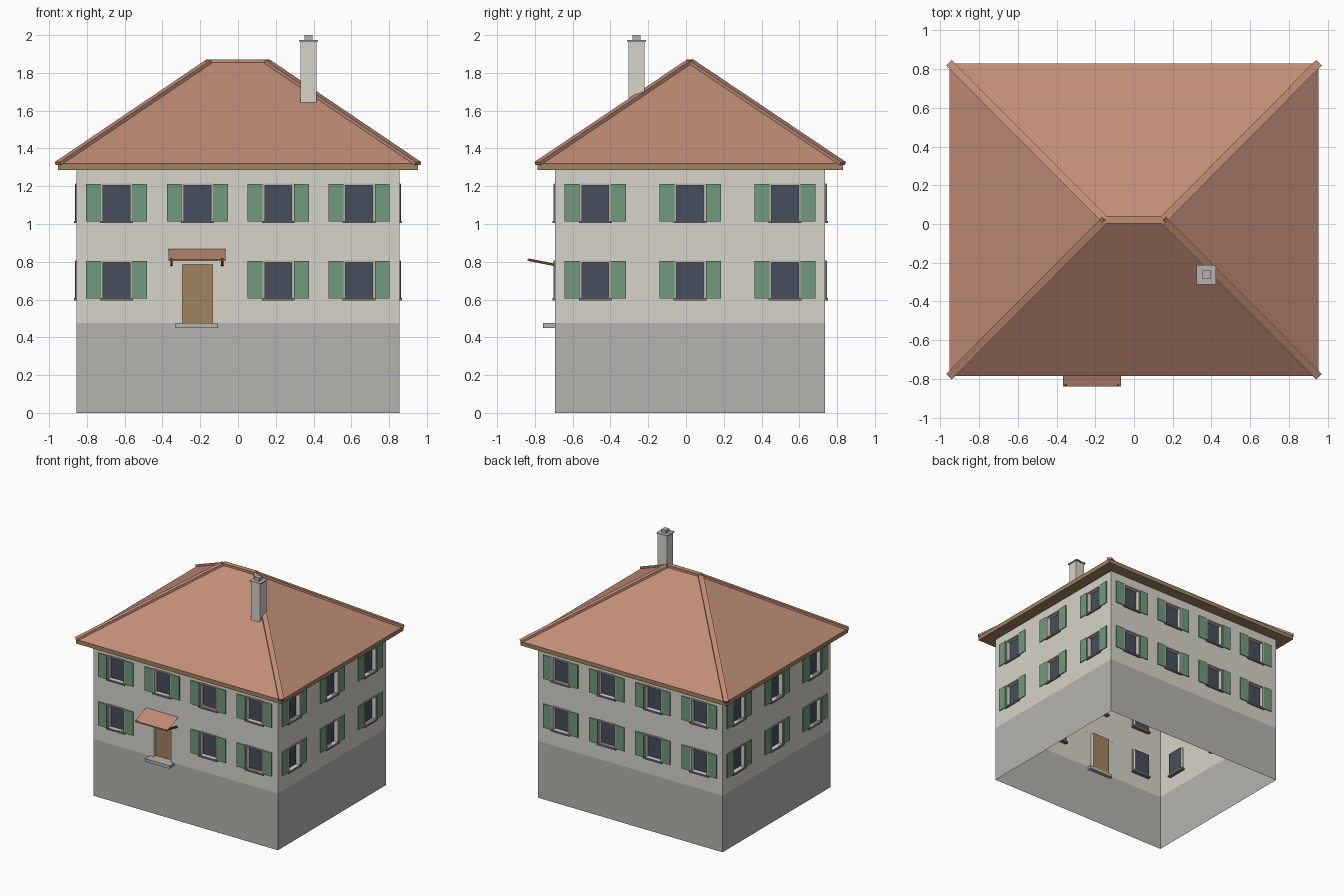
import bpy, bmesh, math
from mathutils import Matrix, Vector

if "Cube" in bpy.data.objects:
    bpy.data.objects.remove(bpy.data.objects["Cube"])

CY = 0.022                      # house centre in y
HX, HY = 0.855, 0.715           # wall half sizes
EX, EY = 0.953, 0.808           # eave half sizes
Z0, Z1 = 0.475, 1.285           # plinth top, wall top
EAVE, RIDGE, RX = 1.32, 1.863, 0.15
REVEAL = 0.03


def mat(name, r, g, b):
    m = bpy.data.materials.new(name)
    m.diffuse_color = [(c / 255) ** 2.2 for c in (r, g, b)] + [1]
    m.use_nodes = True
    m.node_tree.nodes["Principled BSDF"].inputs["Base Color"].default_value = m.diffuse_color
    return m


MATS = {
    "wall": mat("plaster", 214, 210, 200), "plinth": mat("stone", 180, 178, 174),
    "roof": mat("tile", 192, 140, 117), "wood": mat("wood", 160, 130, 98),
    "glass": mat("glass", 72, 80, 92), "green": mat("green", 112, 152, 124),
    "frame": mat("frame", 180, 174, 168), "dark": mat("dark_wood", 95, 72, 58),
    "sill": mat("sill", 125, 120, 118),
}


def quad(bm, pts, M=Matrix()):
    bm.faces.new([bm.verts.new(M @ Vector(p)) for p in pts])


def box(bm, x0, x1, y0, y1, z0, z1, M=Matrix()):
    S = Matrix.Translation(((x0 + x1) / 2, (y0 + y1) / 2, (z0 + z1) / 2)) @ \
        Matrix.Diagonal((x1 - x0, y1 - y0, z1 - z0, 1))
    bmesh.ops.create_cube(bm, size=1, matrix=M @ S)


def beam(bm, a, b, w, h):
    """Rectangular bar from a to b with its width kept level."""
    a, b = Vector(a), Vector(b)
    d = (b - a).normalized()
    side = d.cross(Vector((0, 0, 1))).normalized()
    up = side.cross(d)
    R = Matrix((side, d, up)).transposed().to_4x4()
    L = (b - a).length
    box(bm, -w / 2, w / 2, 0, L, -h / 2, h / 2, Matrix.Translation(a) @ R)


def finish(bm, name, material):
    me = bpy.data.meshes.new(name)
    bm.to_mesh(me)
    bm.free()
    ob = bpy.data.objects.new(name, me)
    bpy.context.collection.objects.link(ob)
    if material:
        me.materials.append(MATS[material])
    return ob


parts = {n: bmesh.new() for n in ("walls", "plinth", "window_frames", "window_panes",
                                  "window_sills", "shutters", "door")}


def window(M, u, z):
    """Recessed pane with frame, sill and a pair of shutters; z is the opening base."""
    w, h, t = 0.071, 0.187, 0.011
    quad(parts["window_panes"], [(u - w, REVEAL, z), (u + w, REVEAL, z),
                                 (u + w, REVEAL, z + h), (u - w, REVEAL, z + h)], M)
    f = parts["window_frames"]
    for s in (-1, 1):
        a, b = sorted((u + s * w, u + s * (w + t)))
        box(f, a, b, -0.006, 0.004, z, z + h, M)
        a, b = sorted((u + s * 0.083, u + s * 0.162))
        box(parts["shutters"], a, b, -0.009, -0.002, z - 0.003, z + h + 0.008, M)
    box(f, u - w - t, u + w + t, -0.006, 0.004, z + h, z + h + t, M)
    box(parts["window_sills"], u - 0.087, u + 0.087, -0.014, REVEAL, z - 0.013, z, M)
    return (u - w, u + w, z, z + h)


def wall(M, half, openings):
    """Wall sheet as a grid with holes, plus the reveals going inward."""
    us = sorted({-half[0], half[1], *[o[0] for o in openings], *[o[1] for o in openings]})
    zs = sorted({Z0, Z1, *[o[2] for o in openings], *[o[3] for o in openings]})
    bm = parts["walls"]
    for a, b in zip(us, us[1:]):
        for c, d in zip(zs, zs[1:]):
            u, z = (a + b) / 2, (c + d) / 2
            if not any(o[0] < u < o[1] and o[2] < z < o[3] for o in openings):
                quad(bm, [(a, 0, c), (b, 0, c), (b, 0, d), (a, 0, d)], M)
    for a, b, c, d in openings:
        ring = [(a, c), (b, c), (b, d), (a, d)]
        for (p, q), (r, s) in zip(ring, ring[1:] + ring[:1]):
            quad(bm, [(p, 0, q), (p, REVEAL, q), (r, REVEAL, s), (r, 0, s)], M)
    quad(parts["plinth"], [(-half[0], 0, 0), (half[1], 0, 0),
                           (half[1], 0, Z0), (-half[0], 0, Z0)], M)


# Four facades: local x runs along the wall, local y points inward
LOW, HIGH = 0.608, 1.017
long_u, short_u = (-0.643, -0.215, 0.213, 0.641), (-0.502, 0, 0.502)
for angle, off, half, cols in ((0, HY, HX, long_u), (90, HX, HY, short_u),
                               (180, HY, HX, long_u), (270, HX, HY, short_u)):
    M = Matrix.Translation((0, CY, 0)) @ Matrix.Rotation(math.radians(angle), 4, 'Z') \
        @ Matrix.Translation((0, -off, 0))
    holes = []
    for u in cols:
        holes.append(window(M, u, HIGH))
        if angle == 0 and u == -0.215:      # front door takes this bay
            holes.append((-0.295, -0.135, Z0, 0.785))
            quad(parts["door"], [(-0.295, REVEAL, Z0), (-0.135, REVEAL, Z0),
                                 (-0.135, REVEAL, 0.785), (-0.295, REVEAL, 0.785)], M)
        else:
            holes.append(window(M, u, LOW))
    wall(M, (half, half), holes)

for n, m in (("walls", "wall"), ("plinth", "plinth"), ("window_frames", "frame"),
             ("window_panes", "glass"), ("window_sills", "sill"),
             ("shutters", "green"), ("door", "wood")):
    bmesh.ops.remove_doubles(parts[n], verts=parts[n].verts, dist=1e-5)
    finish(parts[n], n, m)

# Hipped roof
corners = [(sx * EX, CY + sy * EY, EAVE) for sx, sy in ((-1, -1), (1, -1), (1, 1), (-1, 1))]
rl, rr = (-RX, CY, RIDGE), (RX, CY, RIDGE)
c0, c1, c2, c3 = corners
bm = bmesh.new()
for pts in ((c0, c1, rr, rl), (c1, c2, rr), (c2, c3, rl, rr), (c3, c0, rl)):
    quad(bm, pts)
finish(bm, "roof", "roof")

# Eave board with soffit
bm = bmesh.new()
box(bm, -EX, EX, CY - EY, CY + EY, Z1, EAVE - 0.001)
finish(bm, "eaves", "wood")

# Ridge and hip caps
bm = bmesh.new()
for c, top in ((c0, rl), (c3, rl), (c1, rr), (c2, rr)):
    beam(bm, c, top, 0.04, 0.018)
beam(bm, rl, rr, 0.04, 0.018)
finish(bm, "hip_caps", "roof")

# Chimney
for name, w, a, b, m in (("chimney", 0.042, 1.5, 1.965, "wall"),
                         ("chimney_cap", 0.05, 1.965, 1.973, "plinth"),
                         ("chimney_pot", 0.021, 1.973, 2.0, "plinth")):
    bm = bmesh.new()
    box(bm, 0.374 - w, 0.374 + w, -0.262 - w, -0.262 + w, a, b)
    finish(bm, name, m)

# Door step
bm = bmesh.new()
box(bm, -0.33, -0.105, -0.757, CY - HY + REVEAL, 0.45, Z0)
finish(bm, "door_step", "plinth")

# Door canopy: thin sloped sheet, front edge board and two brackets
yw = CY - HY
bm = bmesh.new()
quad(bm, [(-0.367, -0.838, 0.812), (-0.067, -0.838, 0.812),
          (-0.067, yw, 0.868), (-0.367, yw, 0.868)])
finish(bm, "canopy", "roof")
bm = bmesh.new()
box(bm, -0.367, -0.067, -0.838, -0.832, 0.803, 0.813)
finish(bm, "canopy_edge", "wood")
bm = bmesh.new()
for x in (-0.352, -0.083):
    beam(bm, (x, -0.834, 0.811), (x, yw, 0.783), 0.012, 0.013)
finish(bm, "canopy_brackets", "dark")
